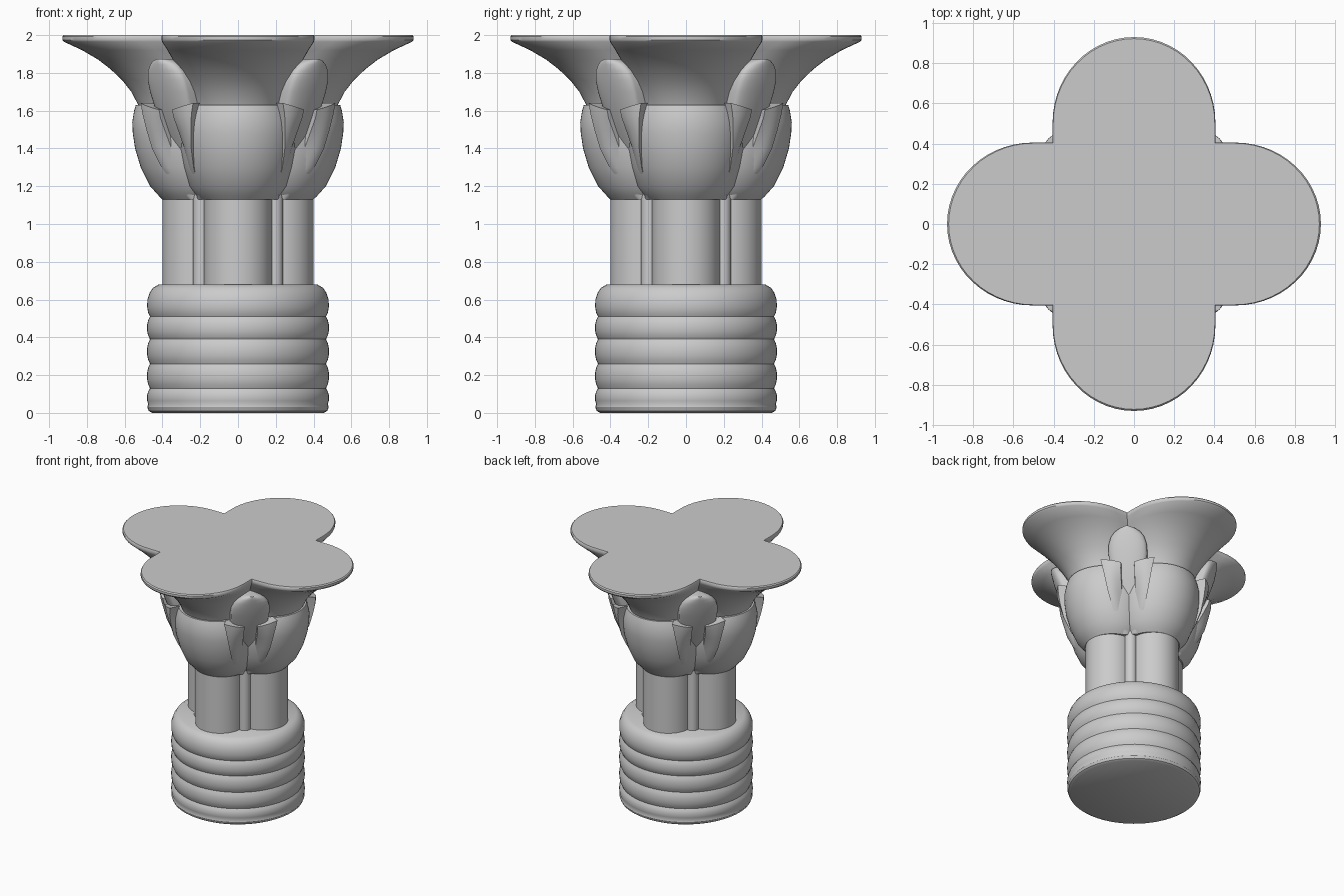
import bpy, bmesh
from math import sin, cos, pi
from mathutils import Matrix

if "Cube" in bpy.data.objects:
    bpy.data.objects.remove(bpy.data.objects["Cube"])


def loft(name, rings, angle=0.0, mirror=False, sharp=35):
    """Skin closed rings of (x, y, z) points, cap both ends, turn about z."""
    bm = bmesh.new()
    vs = [[bm.verts.new((-x if mirror else x, y, z)) for x, y, z in r] for r in rings]
    n = len(vs[0])
    for a, b in zip(vs, vs[1:]):
        for i in range(n):
            j = (i + 1) % n
            bm.faces.new((a[i], a[j], b[j], b[i]))
    bm.faces.new(vs[0])
    bm.faces.new(vs[-1])
    bm.transform(Matrix.Rotation(angle, 4, 'Z'))
    bmesh.ops.recalc_face_normals(bm, faces=bm.faces)
    me = bpy.data.meshes.new(name)
    bm.to_mesh(me)
    bm.free()
    ob = bpy.data.objects.new(name, me)
    bpy.context.collection.objects.link(ob)
    bpy.ops.object.select_all(action='DESELECT')
    ob.select_set(True)
    bpy.context.view_layer.objects.active = ob
    bpy.ops.object.shade_smooth_by_angle(angle=sharp * pi / 180)
    return ob


def circle(r, z, cx=0, cy=0, n=48):
    return [(cx + r * cos(2 * pi * i / n), cy + r * sin(2 * pi * i / n), z) for i in range(n)]


def lobe(z, outer, rx, stretch=1.0, n=28):
    """Round-ended section running from the axis out to -y."""
    ry = rx * stretch
    c = outer - ry
    arc = [(-rx * cos(pi * i / n), -c - ry * sin(pi * i / n), z) for i in range(n + 1)]
    return [(-rx, 0, z)] + arc + [(rx, 0, z)]


def tongue(z, d, w, depth, n=12):
    """Convex bud section facing -y."""
    front = [(-w * cos(pi * i / n), -d + depth * (1 - sin(pi * i / n)), z) for i in range(n + 1)]
    return front + [(w, -d + 0.15, z), (-w, -d + 0.15, z)]


def leaf(z, o, i, bulge, tilt=0.0, n=8):
    """Curved strip section from outer edge o to inner edge i, thickened inward."""
    front = []
    for k in range(n + 1):
        t = k / n
        s = 1 + bulge * sin(pi * t)
        front.append(((o[0] + (i[0] - o[0]) * t) * s, -(o[1] + (i[1] - o[1]) * t) * s, z - tilt * t))
    back = [(x * 0.86, y * 0.86, h) for x, y, h in reversed(front)]
    return front + back


# banded round base
base = [(0.455, 0), (0.472, 0.01), (0.48, 0.03)]
for z0, z1 in [(0.03, 0.13), (0.13, 0.26), (0.26, 0.39), (0.39, 0.51)]:
    for k in range(1, 7):
        t = k / 6
        base.append((0.466 + 0.016 * sin(pi * t) ** 0.7 if k < 6 else 0.466, z0 + (z1 - z0) * t))
base += [(0.476, 0.53), (0.481, 0.56), (0.48, 0.6), (0.468, 0.635), (0.45, 0.662), (0.42, 0.68)]
loft("banded_base", [circle(r, z, n=64) for r, z in base])

# (height, reach, half width) of each flower lobe
CALYX = [(1.13, 0.40, 0.20), (1.15, 0.42, 0.22), (1.2, 0.465, 0.26), (1.3, 0.515, 0.29),
         (1.4, 0.545, 0.31), (1.48, 0.557, 0.315), (1.54, 0.56, 0.31), (1.6, 0.55, 0.29),
         (1.63, 0.541, 0.275)]
TRUMPET = [(1.55, 0.50, 0.24), (1.63, 0.528, 0.25), (1.7, 0.565, 0.268), (1.76, 0.612, 0.292),
           (1.82, 0.675, 0.318), (1.87, 0.74, 0.345), (1.92, 0.825, 0.373), (1.965, 0.922, 0.402),
           (1.975, 0.93, 0.405), (1.992, 0.93, 0.405), (2.0, 0.922, 0.402)]
BUD = [(1.2, 0.32, 0.05), (1.3, 0.38, 0.08), (1.4, 0.43, 0.10), (1.5, 0.48, 0.12), (1.6, 0.525, 0.132),
       (1.7, 0.56, 0.14), (1.76, 0.58, 0.137), (1.81, 0.592, 0.122), (1.845, 0.6, 0.095),
       (1.865, 0.602, 0.062), (1.874, 0.602, 0.025)]
LEAF = [(1.13, (0.185, 0.265), (0.215, 0.22), 0.03, 0), (1.2, (0.21, 0.335), (0.23, 0.26), 0.03, 0),
        (1.3, (0.235, 0.405), (0.26, 0.31), 0.03, 0), (1.4, (0.248, 0.455), (0.285, 0.352), 0.03, 0),
        (1.5, (0.25, 0.485), (0.315, 0.385), 0.03, 0.01), (1.58, (0.247, 0.505), (0.34, 0.41), 0.025, 0.02),
        (1.64, (0.238, 0.515), (0.35, 0.418), 0.02, 0.035)]

for q in range(4):
    a = q * pi / 2
    # four stems, calyces and trumpet blossoms
    loft("stem", [lobe(0.67, 0.4, 0.18), lobe(1.15, 0.4, 0.18)], a)
    loft("calyx", [lobe(z, o, r) for z, o, r in CALYX], a)
    loft("blossom", [lobe(z, o, r, 1.05) for z, o, r in TRUMPET], a)
    # thin stem, bud and leaf pair in each diagonal
    d = a + pi / 4
    loft("thin_stem", [circle(0.045, z, 0, -0.275, 20) for z in (0.67, 1.16)], d)
    loft("bud", [tongue(z, r, w, 0.05) for z, r, w in BUD], d)
    for m in (False, True):
        loft("side_leaf", [leaf(*s) for s in LEAF], a, m)
